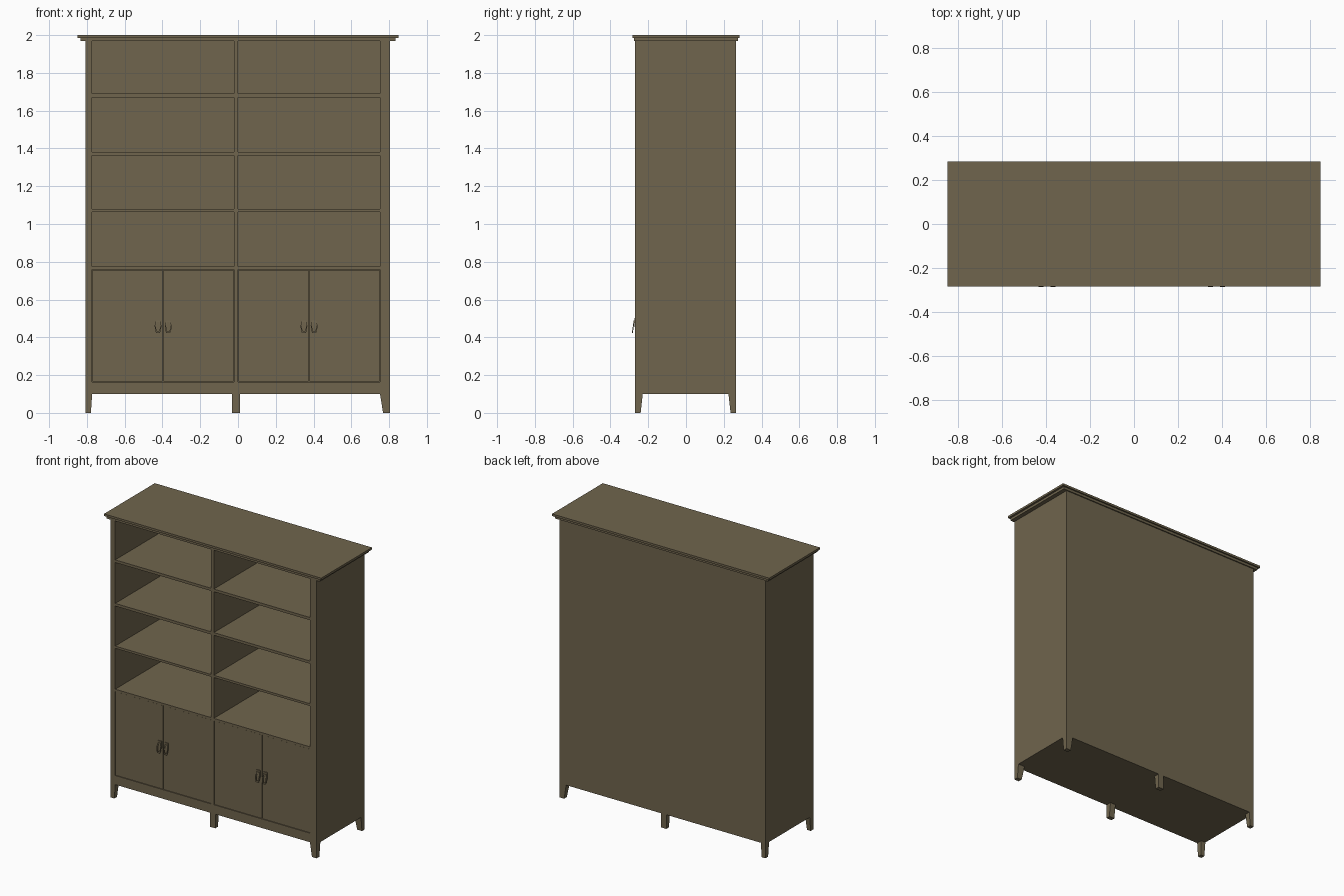
import bpy, bmesh

if "Cube" in bpy.data.objects:
    bpy.data.objects.remove(bpy.data.objects["Cube"])

wood = bpy.data.materials.new("wood")
wood.diffuse_color = (0.16, 0.13, 0.075, 1)
wood.use_nodes = True
wood.node_tree.nodes["Principled BSDF"].inputs["Base Color"].default_value = wood.diffuse_color


def make(name, rings, closed_loop=False):
    """Loft equal-length rings of points; cap the ends unless the loft is a closed loop."""
    bm = bmesh.new()
    rows = [[bm.verts.new(p) for p in r] for r in rings]
    pairs = list(zip(rows, rows[1:])) + ([(rows[-1], rows[0])] if closed_loop else [])
    for a, b in pairs:
        for i in range(len(a)):
            j = (i + 1) % len(a)
            bm.faces.new((a[i], a[j], b[j], b[i]))
    if not closed_loop:
        bm.faces.new(rows[0])
        bm.faces.new(rows[-1])
    bmesh.ops.recalc_face_normals(bm, faces=bm.faces)
    mesh = bpy.data.meshes.new(name)
    bm.to_mesh(mesh)
    bm.free()
    mesh.materials.append(wood)
    ob = bpy.data.objects.new(name, mesh)
    bpy.context.collection.objects.link(ob)
    return ob


def rect(x0, x1, y0, y1, z):
    return [(x0, y0, z), (x1, y0, z), (x1, y1, z), (x0, y1, z)]


def box(name, x0, x1, y0, y1, z0, z1):
    return make(name, [rect(x0, x1, y0, y1, z0), rect(x0, x1, y0, y1, z1)])


# Main dimensions
L, R, F, B = -0.808, 0.805, -0.27, 0.266
IN_B = 0.25
BASE, FLOOR, TOP = 0.10, 0.164, 1.968
bays = [(-0.772, -0.021), (0.0, 0.752)]

# Carcass
box("left_side", L, bays[0][0], F, B, BASE, TOP)
box("right_side", bays[1][1], R, F, B, BASE, TOP)
box("centre_divider", bays[0][1], bays[1][0], F, IN_B, FLOOR, TOP)
box("back_panel", bays[0][0], bays[1][1], IN_B, B, BASE, TOP)
box("bottom_panel", bays[0][0], bays[1][1], F, IN_B, BASE, FLOOR)

# Stepped top
box("top_moulding", -0.835, 0.835, -0.276, 0.274, TOP, 1.985)
box("top_board", -0.85, 0.85, -0.284, 0.284, 1.985, 2.0)

# Legs: outer faces flush with the carcass, inner faces tapered
for end, y_out, s in (("front", F, 1), ("back", B, -1)):
    for side, top, foot in (("left", (L, -0.772), (L, -0.779)),
                            ("centre", (-0.032, 0.011), (-0.032, 0.011)),
                            ("right", (0.752, R), (0.768, R))):
        make(f"{end}_{side}_leg", [rect(*foot, y_out, y_out + s * 0.030, 0),
                                   rect(*top, y_out, y_out + s * 0.041, BASE)])


def handle(x):
    # Short plate on the door
    box("handle_plate", x - 0.014, x + 0.014, F - 0.003, F + 0.004, 0.455, 0.503)
    # Hanging pull: a flat open loop that leans outward toward the bottom
    outer = [(-0.010, 0.490), (-0.018, 0.462), (-0.016, 0.440), (-0.010, 0.422),
             (0.010, 0.422), (0.016, 0.440), (0.018, 0.462), (0.010, 0.490)]
    rings = []
    for px, pz in outer:
        lean = F - 0.002 - (0.49 - pz) * 0.14
        ix, iz = px * 0.6, 0.456 + (pz - 0.456) * 0.72
        lean_in = F - 0.002 - (0.49 - iz) * 0.14
        rings.append([(x + px, lean, pz), (x + ix, lean_in, iz),
                      (x + ix, lean_in - 0.005, iz), (x + px, lean - 0.005, pz)])
    make("handle_pull", rings, closed_loop=True)


# Shelves, doors and handles for each bay
for x0, x1 in bays:
    for z0, z1 in ((0.759, 0.775), (1.064, 1.08), (1.363, 1.382), (1.671, 1.69)):
        box("shelf", x0, x1, F, IN_B, z0, z1)
    mid = (x0 + x1) / 2
    for a, b in ((x0 + 0.002, mid - 0.002), (mid + 0.002, x1 - 0.002)):
        box("door", a, b, F + 0.003, F + 0.021, FLOOR + 0.002, 0.757)
    for s in (-1, 1):
        handle(mid + s * 0.027)
